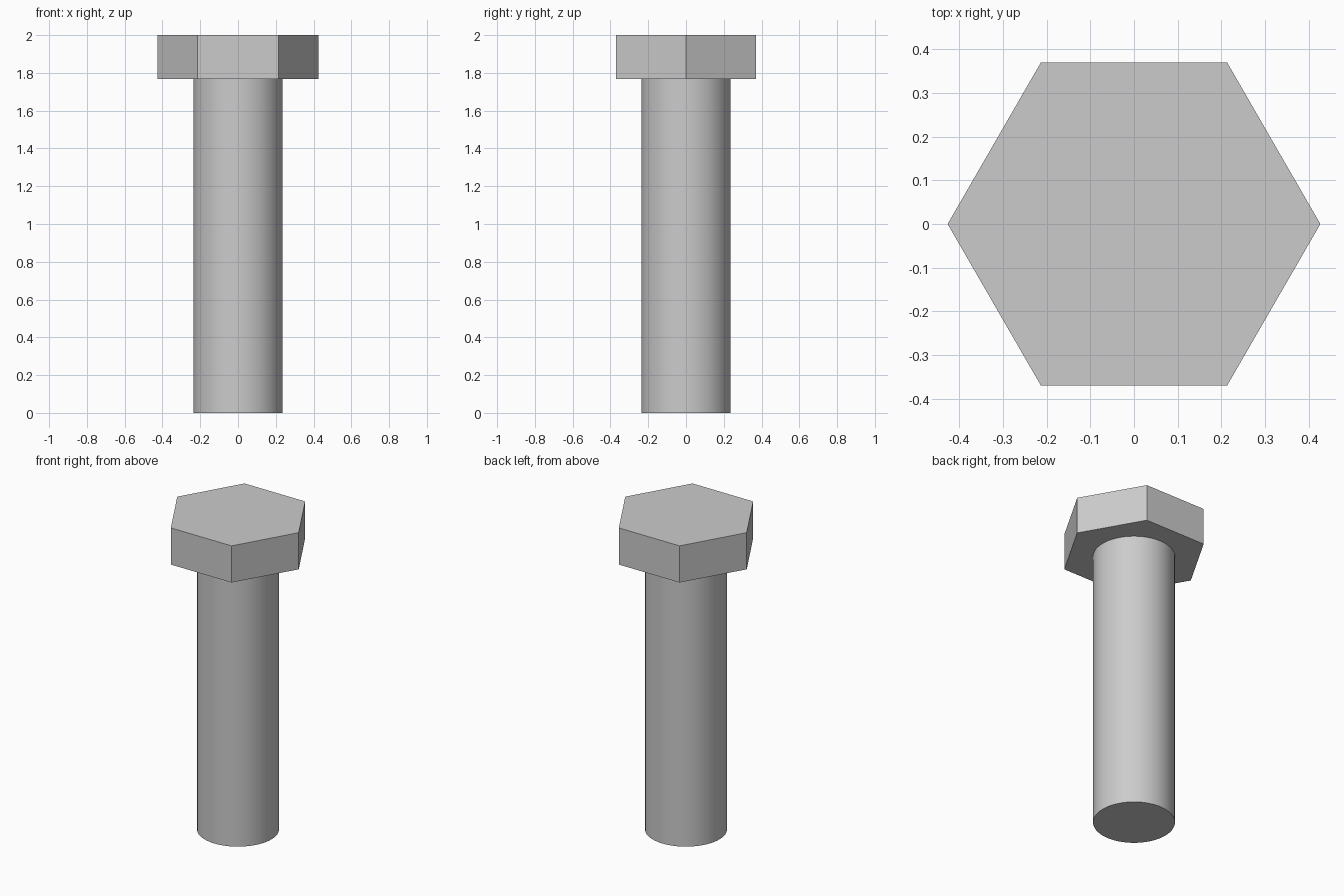
import bpy
import math

if "Cube" in bpy.data.objects:
    bpy.data.objects.remove(bpy.data.objects["Cube"])

HEIGHT = 2.0
HEAD_BOTTOM = 1.767


def prism(name, sides, radius, z0, z1):
    """Upright prism or cylinder between two heights."""
    bpy.ops.mesh.primitive_cylinder_add(
        vertices=sides, radius=radius, depth=z1 - z0, location=(0, 0, (z0 + z1) / 2))
    obj = bpy.context.object
    obj.name = name
    return obj


# Round shank, smooth sides with sharp rims
shank = prism("shank", 64, 0.236, 0.0, HEAD_BOTTOM)
bpy.ops.object.shade_smooth_by_angle(angle=math.radians(30))

# Flat-faced hexagonal head, corners pointing along x
head = prism("hex_head", 6, 0.427, HEAD_BOTTOM, HEIGHT)
head.rotation_euler.z = math.radians(30)
